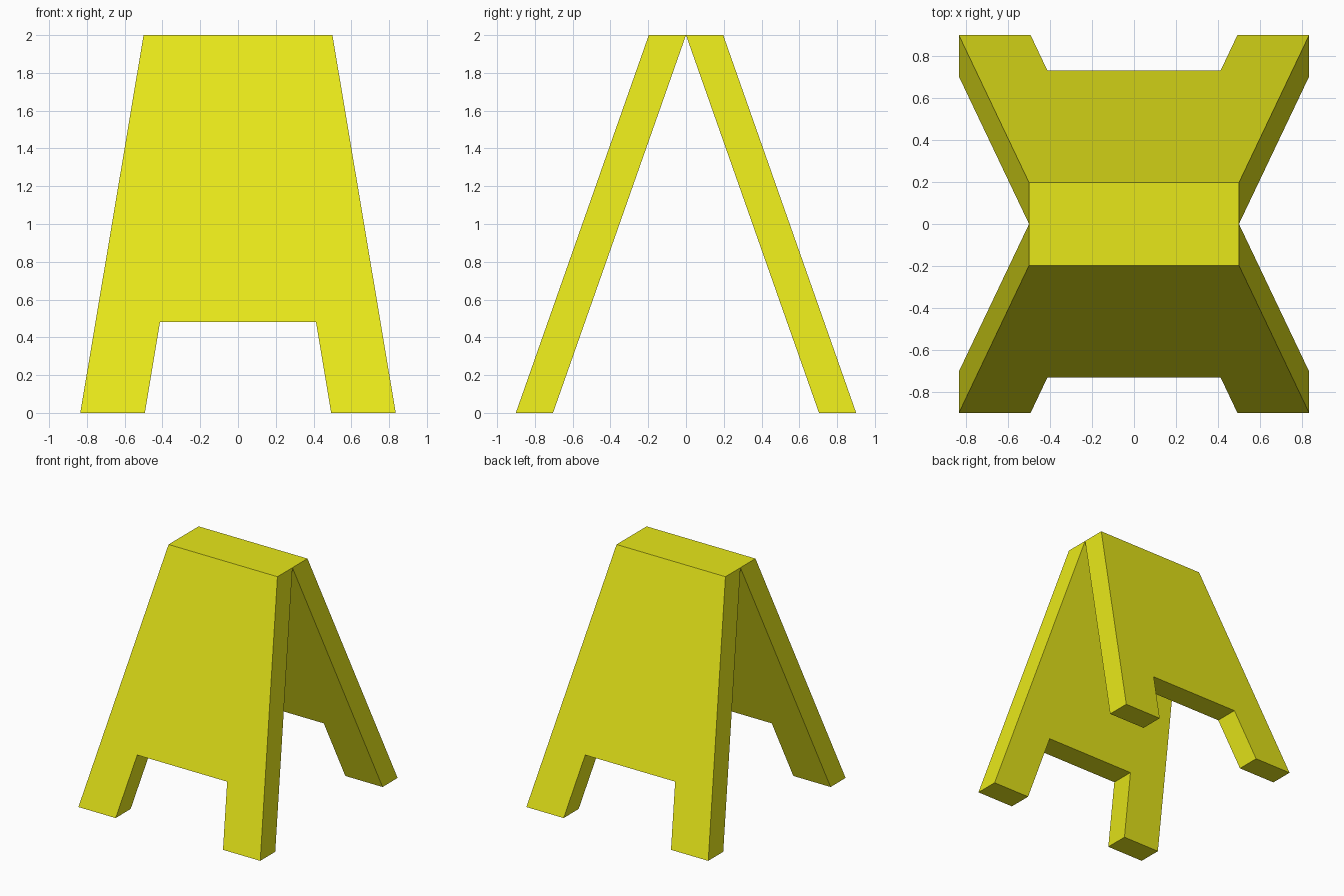
import bpy, bmesh

if "Cube" in bpy.data.objects:
    bpy.data.objects.remove(bpy.data.objects["Cube"])

yellow = bpy.data.materials.new("yellow_plastic")
yellow.diffuse_color = (0.8, 0.8, 0.01, 1)
yellow.use_nodes = True
yellow.node_tree.nodes["Principled BSDF"].inputs["Base Color"].default_value = yellow.diffuse_color

# Panel outline (x, z): tapered board with a cut-out that leaves two feet
HALF = [(0.5, 2.0), (0.835, 0.0), (0.493, 0.0), (0.413, 0.48)]
OUTLINE = HALF + [(-x, z) for x, z in reversed(HALF)]
THICKNESS = 0.197


def lean(z):
    """Distance of the inner face from the centre plane at height z."""
    return 0.704 * (1 - z / 2)


def panel(name, side):
    bm = bmesh.new()
    face = bm.faces.new([bm.verts.new((x, side * lean(z), z)) for x, z in OUTLINE])
    ext = bmesh.ops.extrude_face_region(bm, geom=[face], use_keep_orig=True)
    verts = [g for g in ext["geom"] if isinstance(g, bmesh.types.BMVert)]
    bmesh.ops.translate(bm, verts=verts, vec=(0, side * THICKNESS, 0))
    bmesh.ops.recalc_face_normals(bm, faces=bm.faces)
    mesh = bpy.data.meshes.new(name)
    bm.to_mesh(mesh)
    bm.free()
    mesh.materials.append(yellow)
    bpy.context.collection.objects.link(bpy.data.objects.new(name, mesh))


# Two boards leaning together, touching along the top
panel("front_panel", -1)
panel("back_panel", 1)
